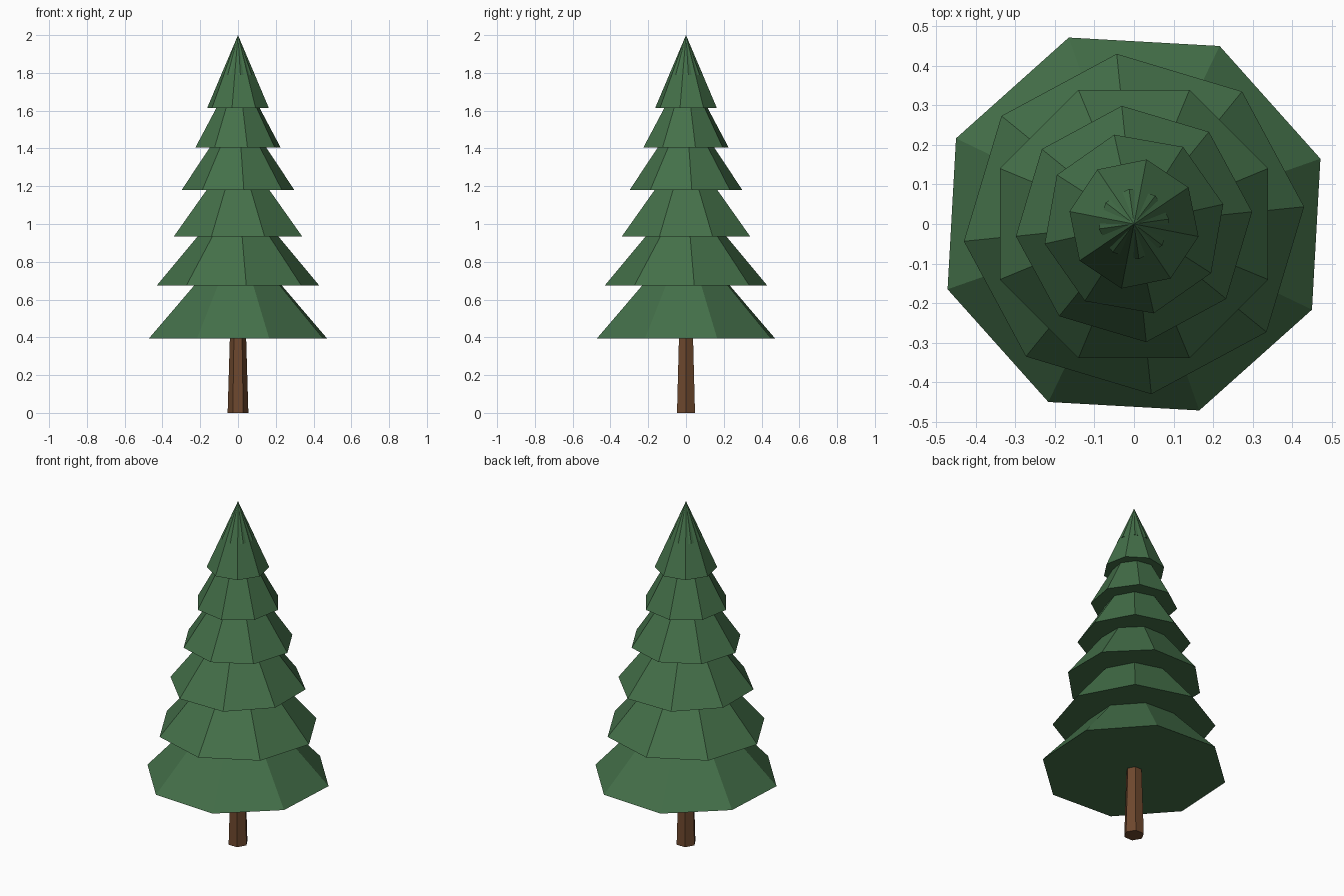
import bpy, bmesh, math

if "Cube" in bpy.data.objects:
    bpy.data.objects.remove(bpy.data.objects["Cube"])


def material(name, rgb):
    m = bpy.data.materials.new(name)
    m.diffuse_color = (*rgb, 1.0)
    m.use_nodes = True
    m.node_tree.nodes["Principled BSDF"].inputs["Base Color"].default_value = m.diffuse_color
    return m


green = material("pine_green", (0.058, 0.162, 0.067))
brown = material("bark_brown", (0.156, 0.065, 0.027))


def cone(name, sides, r_bottom, r_top, z_bottom, z_top, turn, mat):
    """Capped flat-faced cone or frustum with its first corner at `turn` degrees."""
    bm = bmesh.new()

    def ring(r, z):
        return [bm.verts.new((r * math.cos(a), r * math.sin(a), z))
                for a in (math.radians(turn) + math.tau * i / sides for i in range(sides))]

    low = ring(r_bottom, z_bottom)
    bm.faces.new(low[::-1])
    if r_top > 0:
        high = ring(r_top, z_top)
        bm.faces.new(high)
    else:
        tip = bm.verts.new((0, 0, z_top))
    for i in range(sides):
        j = (i + 1) % sides
        if r_top > 0:
            bm.faces.new((low[i], low[j], high[j], high[i]))
        else:
            bm.faces.new((low[i], low[j], tip))
    mesh = bpy.data.meshes.new(name)
    bm.to_mesh(mesh)
    bm.free()
    mesh.materials.append(mat)
    obj = bpy.data.objects.new(name, mesh)
    bpy.context.collection.objects.link(obj)
    return obj


# Hexagonal tapering trunk
cone("trunk", 6, 0.055, 0.037, 0.0, 0.6, 0, brown)

# Stacked eight-sided foliage tiers: radius, base height, tip height, turn
tiers = [
    (0.499, 0.395, 0.945, 19.3),
    (0.432, 0.675, 1.19, 5.8),
    (0.367, 0.935, 1.415, 22.5),
    (0.300, 1.18, 1.63, 5.9),
    (0.231, 1.405, 1.83, 12.5),
    (0.166, 1.615, 2.0, 34.0),
    (0.090, 1.79, 1.998, 8.0),
]
for i, (radius, base, tip, turn) in enumerate(tiers, 1):
    cone(f"foliage_tier_{i}", 8, radius, 0, base, tip, turn, green)
